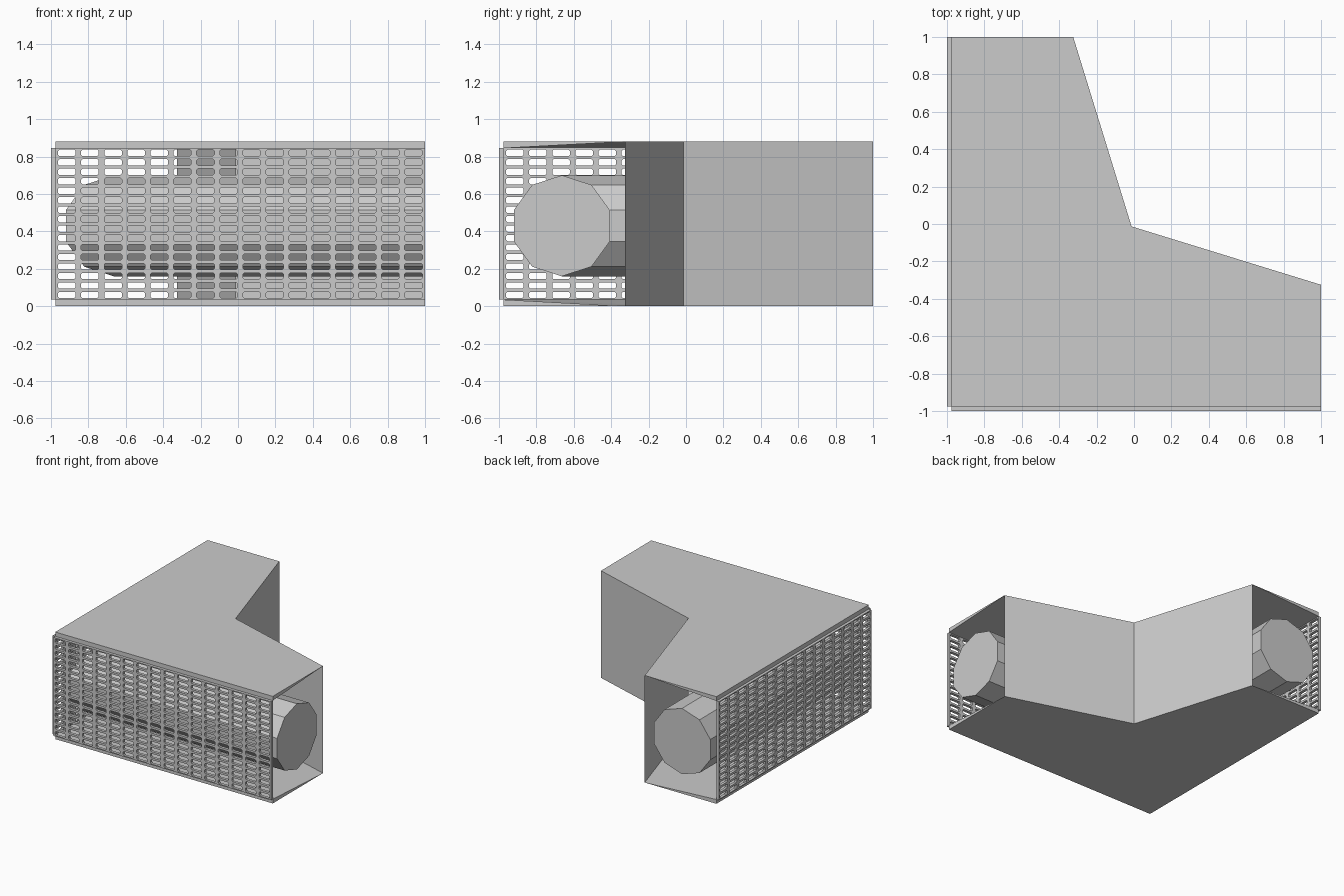
import bpy, bmesh, math

if "Cube" in bpy.data.objects:
    bpy.data.objects.remove(bpy.data.objects["Cube"])

H = 0.88          # overall height
F = 0.977         # outer face of the housing, grilles sit in front of it
I = 0.325         # inner edge at the open ends
LIP = 0.035       # rim above and below each grille
N = 16            # slots per row and per column


def finish(bm, name):
    bmesh.ops.remove_doubles(bm, verts=bm.verts, dist=1e-5)
    bmesh.ops.recalc_face_normals(bm, faces=bm.faces)
    me = bpy.data.meshes.new(name)
    bm.to_mesh(me)
    bm.free()
    ob = bpy.data.objects.new(name, me)
    bpy.context.collection.objects.link(ob)
    return ob


def face(bm, pts):
    return bm.faces.new([bm.verts.new(p) for p in pts])


# L-shaped plan: three outer corners, then three inner corners
PLAN = [(-F, 1), (-F, -F), (1, -F), (1, -I), (-0.013, -0.013), (-I, 1)]


# Floor and roof: thick at the grille side, tapering to the inner walls
def plate(name, z, lip):
    bm = bmesh.new()
    outer = [(x, y, z) for x, y in PLAN]
    inner = [(x, y, z + (lip if i < 3 else 0)) for i, (x, y) in enumerate(PLAN)]
    face(bm, outer)
    # two sloped inside surfaces meeting along the corner diagonal
    face(bm, [inner[i] for i in (0, 1, 4, 5)])
    face(bm, [inner[i] for i in (1, 2, 3, 4)])
    for i in (0, 1):
        face(bm, [outer[i], outer[i + 1], inner[i + 1], inner[i]])
    face(bm, [outer[2], outer[3], inner[2]])
    face(bm, [outer[5], outer[0], inner[0]])
    finish(bm, name)


plate("floor_plate", 0, LIP)
plate("roof_plate", H, -LIP)

# Inner walls
bm = bmesh.new()
for a, b in ((3, 4), (4, 5)):
    (x0, y0), (x1, y1) = PLAN[a], PLAN[b]
    face(bm, [(x0, y0, 0), (x1, y1, 0), (x1, y1, H), (x0, y0, H)])
finish(bm, "inner_walls")


# Slotted grille: place(u, d, z) maps run, depth and height to space
def grille(name, place):
    bm = bmesh.new()
    cw, ch = (1 + F) / N, (H - 2 * LIP) / N
    hw, hh, c = 0.047, 0.0168, 0.007
    front, back = -1, -F
    for i in range(N):
        for j in range(N):
            u, z = -F + (i + 0.5) * cw, LIP + (j + 0.5) * ch
            corners, slot = [], []
            for sx, sz in ((-1, -1), (1, -1), (1, 1), (-1, 1)):
                corners.append((u + sx * cw / 2, z + sz * ch / 2))
                pair = [(u + sx * hw, z + sz * (hh - c)), (u + sx * (hw - c), z + sz * hh)]
                slot += pair if sx == sz else pair[::-1]
            for d in (front, back):
                for k in range(4):
                    n = (k + 1) % 4
                    face(bm, [place(p[0], d, p[1]) for p in
                              (corners[k], slot[2 * k], slot[2 * k + 1])])
                    face(bm, [place(p[0], d, p[1]) for p in
                              (corners[k], corners[n], slot[2 * n], slot[2 * k + 1])])
    # bridge front and back along slot walls and the panel border
    bmesh.ops.remove_doubles(bm, verts=bm.verts, dist=1e-5)
    for e in [e for e in bm.edges if e.is_boundary]:
        a, b = e.verts
        pa, pb = unplace(a.co, place), unplace(b.co, place)
        if abs(pa[1] - front) < 1e-4:
            face(bm, [place(pa[0], front, pa[2]), place(pb[0], front, pb[2]),
                      place(pb[0], back, pb[2]), place(pa[0], back, pa[2])])
    finish(bm, name)


def along_x(u, d, z):
    return (u, d, z)


def along_y(u, d, z):
    return (d, u, z)


def unplace(co, place):
    return place(co[0], co[1], co[2])   # both mappings are their own inverse


grille("front_grille", along_x)
grille("left_grille", along_y)

# Ten-sided pipe with a mitred corner
bm = bmesh.new()
C, R, ZC = -0.664, 0.27, 0.43
ring = [(R * math.sin(k * math.tau / 10), R * math.cos(k * math.tau / 10)) for k in range(10)]
sections = [[(C + s, 1, ZC + t) for s, t in ring],
            [(C + s, C + s, ZC + t) for s, t in ring],
            [(1, C + s, ZC + t) for s, t in ring]]
face(bm, sections[0])
face(bm, sections[2])
for a, b in zip(sections, sections[1:]):
    for k in range(10):
        n = (k + 1) % 10
        face(bm, [a[k], a[n], b[n], b[k]])
finish(bm, "elbow_pipe")
